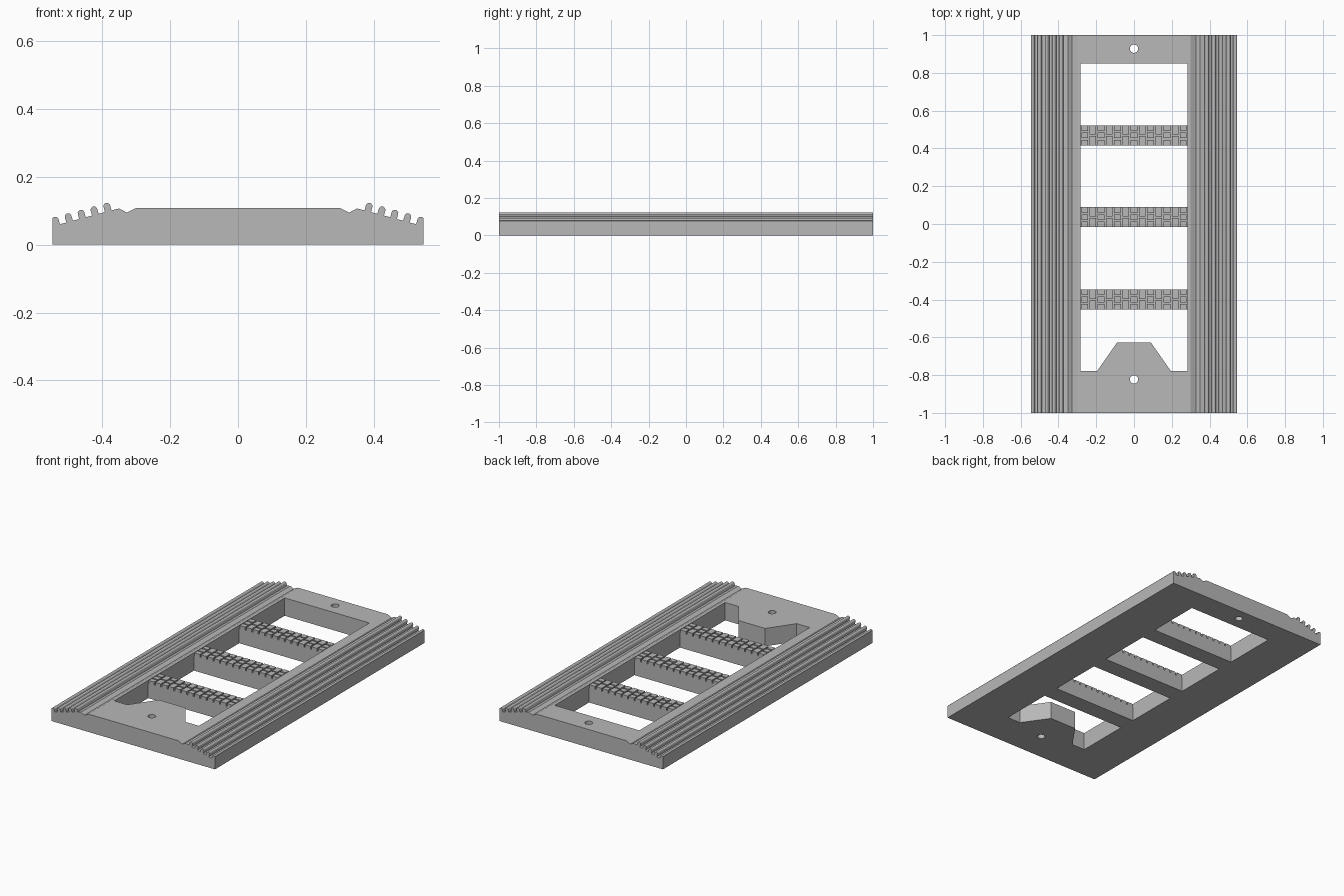
import bpy, bmesh, math
from mathutils import Vector

if "Cube" in bpy.data.objects:
    bpy.data.objects.remove(bpy.data.objects["Cube"])

grey = bpy.data.materials.new("mid grey")
grey.use_nodes = True
colour = (0.48, 0.48, 0.48, 1)
grey.diffuse_color = colour
grey.node_tree.nodes["Principled BSDF"].inputs["Base Color"].default_value = colour

HALF_W, TOP, OPEN_X = 0.546, 0.108, 0.283


def finish(name, bm):
    bmesh.ops.recalc_face_normals(bm, faces=bm.faces)
    mesh = bpy.data.meshes.new(name)
    bm.to_mesh(mesh)
    bm.free()
    mesh.materials.append(grey)
    obj = bpy.data.objects.new(name, mesh)
    bpy.context.collection.objects.link(obj)
    return obj


def prism(name, points, offset):
    """Extrude a closed outline along a vector."""
    bm = bmesh.new()
    face = bm.faces.new([bm.verts.new(p) for p in points])
    new = bmesh.ops.extrude_face_region(bm, geom=[face])["geom"]
    verts = [v for v in new if isinstance(v, bmesh.types.BMVert)]
    bmesh.ops.translate(bm, verts=verts, vec=offset)
    return finish(name, bm)


def add_box(bm, x0, x1, y0, y1, z0, z1):
    verts = bmesh.ops.create_cube(bm, size=1)["verts"]
    bmesh.ops.scale(bm, verts=verts, vec=(x1 - x0, y1 - y0, z1 - z0))
    bmesh.ops.translate(bm, verts=verts,
                        vec=((x0 + x1) / 2, (y0 + y1) / 2, (z0 + z1) / 2))


def cut(obj, cutter):
    cutter.hide_render = True
    mod = obj.modifiers.new("cut", 'BOOLEAN')
    mod.operation, mod.solver, mod.object = 'DIFFERENCE', 'EXACT', cutter
    bpy.context.view_layer.objects.active = obj
    bpy.ops.object.modifier_apply(modifier=mod.name)
    bpy.data.objects.remove(cutter)


# Half cross-section: flat deck, V groove, then five leaning round-topped ridges
half = [(0.30, TOP), (0.327, 0.094), (0.35, 0.106)]
tilt = math.radians(15)
along = Vector((math.cos(tilt), -math.sin(tilt)))
normal = Vector((math.sin(tilt), math.cos(tilt)))
radius, stem = 0.010, 0.015
for i in range(5):
    foot = Vector((0.382, 0.098)) + along * 0.0393 * i
    crown = foot + normal * stem
    half.append(tuple(foot - along * radius))
    for k in range(9):
        a = math.pi * (1 - k / 8)
        p = crown + along * radius * math.cos(a) + normal * radius * math.sin(a)
        half.append((min(p.x, HALF_W), p.y))
    if i < 4:
        half.append(tuple(foot + along * radius))
half.append((HALF_W, 0))

# Frame extruded from the mirrored cross-section
outline = [(x, -1, z) for x, z in half] + [(-x, -1, z) for x, z in reversed(half)]
frame = prism("ridged_frame", outline, (0, 2, 0))

# Long opening with a tapered tongue at the front end
opening = [(OPEN_X, 0.85), (OPEN_X, -0.778), (0.195, -0.778), (0.09, -0.628)]
opening += [(-x, y) for x, y in reversed(opening)]
cut(frame, prism("opening_cutter", [(x, y, -0.1) for x, y in opening], (0, 0, 0.4)))

# Screw holes at both ends
for y in (0.928, -0.823):
    ring = [(0.022 * math.cos(a), y + 0.022 * math.sin(a), -0.1)
            for a in (math.tau * k / 24 for k in range(24))]
    cut(frame, prism("hole_cutter", ring, (0, 0, 0.4)))

# Crossbars topped with staggered tread blocks
COLUMNS, GROOVE, DEPTH, BASE = 13, 0.008, 0.106, 0.09
pitch = 2 * OPEN_X / COLUMNS
for name, yc in (("front", -0.40), ("middle", 0.036), ("back", 0.469)):
    bm = bmesh.new()
    add_box(bm, -OPEN_X, OPEN_X, yc - DEPTH / 2, yc + DEPTH / 2, 0, BASE)
    finish(name + "_crossbar", bm)
    bm = bmesh.new()
    for c in range(COLUMNS):
        x = -OPEN_X + c * pitch
        rows = 3 if c % 2 == 0 else 2
        size = (DEPTH - GROOVE * (rows - 1)) / rows
        for r in range(rows):
            y = yc - DEPTH / 2 + r * (size + GROOVE)
            add_box(bm, x + GROOVE / 2, x + pitch - GROOVE / 2,
                    y, y + size, BASE - 0.002, TOP)
    finish(name + "_tread_blocks", bm)
